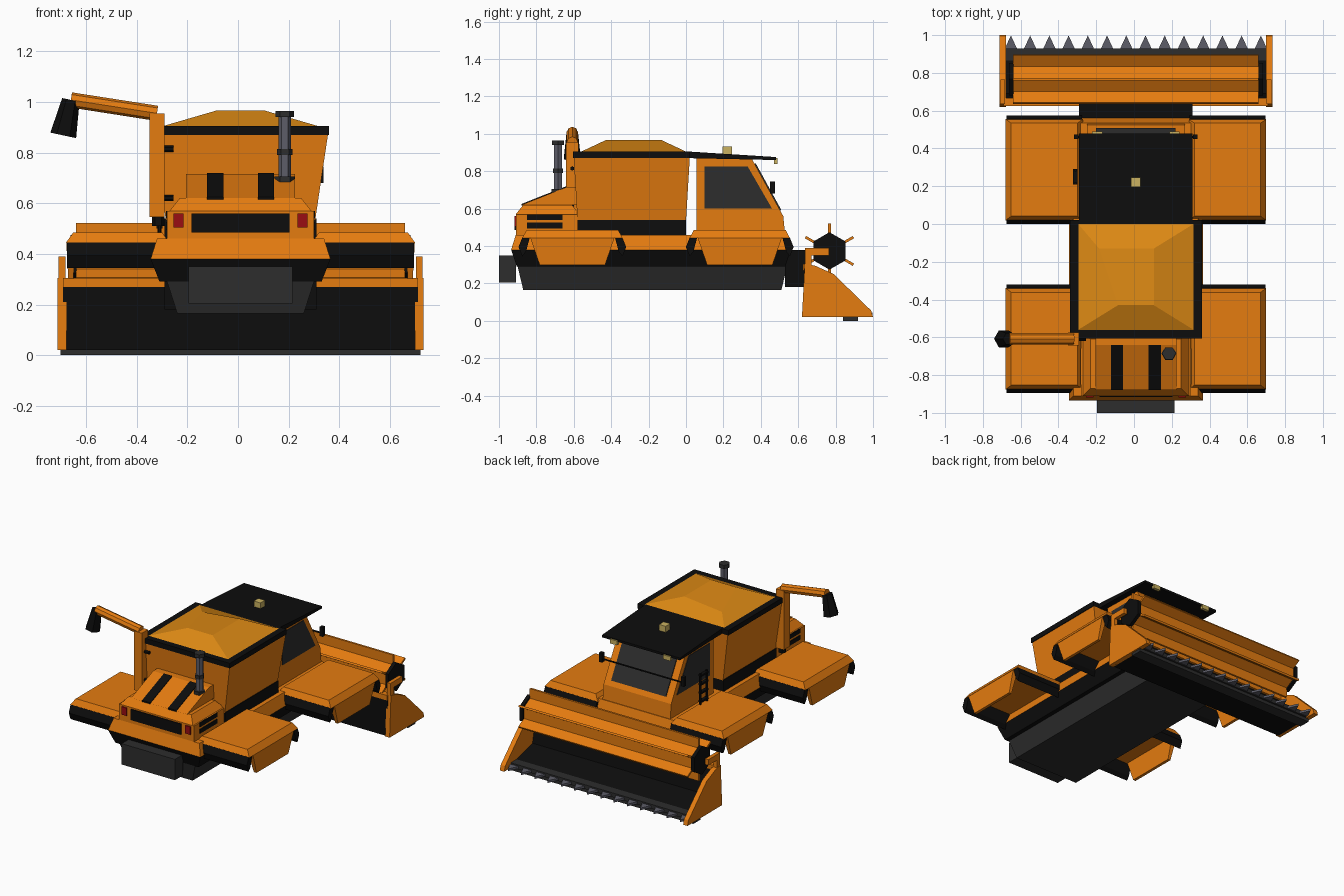
import bpy, bmesh
from mathutils import Vector
from math import sin, cos, radians

if "Cube" in bpy.data.objects:
    bpy.data.objects.remove(bpy.data.objects["Cube"])

# Shared levels and lines of the body
CENTRE = .01
SKIRT, BELT, DECK, HOOD, RIM, ROOF = .29, .38, .46, .57, .87, .905
TAIL, ENGINE_FRONT = -.91, -.57
SIDES = (-1, 1)


def material(name, *colour):
    m = bpy.data.materials.new(name)
    m.use_nodes = True
    m.diffuse_color = (*colour, 1)
    m.node_tree.nodes["Principled BSDF"].inputs["Base Color"].default_value = (*colour, 1)
    return m


ORANGE = material("orange paint", .78, .2, .005)
GRAIN = material("golden grain", .72, .25, .007)
BLACK = material("black", .004, .004, .004)
GREY = material("dark grey", .026, .026, .026)
STEEL = material("steel", .11, .11, .14)
LAMP = material("lamp yellow", .6, .45, .12)
RED = material("red lamp", .32, .004, .006)


def loft(name, mat, lower, upper):
    """Closed solid between two matching loops of points."""
    bm = bmesh.new()
    a = [bm.verts.new(p) for p in lower]
    b = [bm.verts.new(p) for p in upper]
    bm.faces.new(a)
    bm.faces.new(b)
    for i in range(len(a)):
        bm.faces.new((a[i - 1], a[i], b[i], b[i - 1]))
    bmesh.ops.recalc_face_normals(bm, faces=bm.faces)
    mesh = bpy.data.meshes.new(name)
    bm.to_mesh(mesh)
    bm.free()
    mesh.materials.append(mat)
    ob = bpy.data.objects.new(name, mesh)
    bpy.context.collection.objects.link(ob)
    return ob


def block(name, mat, half, back, front, bottom, top, x=CENTRE, flare=0, flare_y=None):
    """Box of a given half width; its top grows by the flare."""
    def ring(z, dx, dy):
        left, right, y0, y1 = x - half - dx, x + half + dx, back - dy, front + dy
        return [(left, y0, z), (right, y0, z), (right, y1, z), (left, y1, z)]
    flare_y = flare if flare_y is None else flare_y
    return loft(name, mat, ring(bottom, 0, 0), ring(top, flare, flare_y))


def profile(name, mat, half, points, x=CENTRE):
    """Side outline of (y, z) points, extruded across the body."""
    return loft(name, mat, [(x - half, *p) for p in points], [(x + half, *p) for p in points])


def rod(name, mat, start, end, radius, end_radius=None, sides=6):
    start, end = Vector(start), Vector(end)
    turn = Vector((0, 0, 1)).rotation_difference(end - start)
    angles = [radians(360 * i / sides) for i in range(sides)]
    ring = [turn @ Vector((cos(a), sin(a), 0)) for a in angles]
    end_radius = end_radius or radius
    return loft(name, mat, [start + v * radius for v in ring], [end + v * end_radius for v in ring])


# Underbody, skirt and belt
block("underbody", GREY, .25, -.87, .51, .165, SKIRT, flare=.04, flare_y=.03)
block("skirt", BLACK, .32, -.905, .53, SKIRT, BELT, flare=.035, flare_y=.03)
block("belt", ORANGE, .355, -.935, .56, BELT, DECK, flare=-.025)
block("rear_box", GREY, .205, -1, TAIL, .205, .35)

# Engine bay and sloping hood
block("engine_base", ORANGE, .29, TAIL, ENGINE_FRONT, DECK, HOOD)
block("engine_shoulder", ORANGE, .28, TAIL, ENGINE_FRONT, HOOD, .62, flare=-.04)
hood_line = Vector((-.88, .62)), Vector((-.64, .715))
profile("hood", ORANGE, .215, [*hood_line, (ENGINE_FRONT, .715), (ENGINE_FRONT, .62)])
block("rear_grille", BLACK, .193, TAIL - .007, TAIL, .485, HOOD - .01)
lift = Vector((0, .005))
for s in SIDES:
    profile("hood_vent", BLACK, .032, [p + lift * k for p, k in zip(hood_line + hood_line[::-1], (-1, -1, 1, 1))],
            x=CENTRE + s * .1)
    block("tail_lamp", RED, .02, TAIL - .008, TAIL, .505, HOOD - .01, x=CENTRE + s * .245)
    for z in (.495, .54):
        block("side_grille", BLACK, .004, -.85, -.66, z, z + .03, x=CENTRE + s * .29)

# Grain tank with an uneven heap
block("tank_base", BLACK, .3, -.58, 0, DECK, .54)
block("tank", ORANGE, .295, -.58, 0, .535, RIM, flare=.05, flare_y=.02)
block("tank_rim", BLACK, .35, -.605, .02, RIM, ROOF)
heap = block("grain_heap", GRAIN, .305, -.56, 0, ROOF, .966, flare=-.21, flare_y=-.13)
heap.data.vertices[-1].co += Vector((-.1, 0, -.03))

# Cab
screen_top, screen_foot = Vector((.35, RIM)), Vector((.52, .56))
profile("cab", ORANGE, .26, [(.055, DECK), (.055, RIM), screen_top, screen_foot, (.53, DECK)])
glass = [screen_top.lerp(screen_foot, t) for t in (.1, .9)]
out = Vector((.006, .003))
profile("windscreen", GREY, .21, [*glass, glass[1] + out, glass[0] + out])
profile("cab_roof", BLACK, .3, [(.02, RIM), (.02, ROOF), (.48, .876), (.48, .86)])
block("beacon", LAMP, .025, .195, .245, .89, .933)
for s in SIDES:
    profile("side_window", GREY, .004, [(.1, .6), (.1, .825), (.33, .825), (.46, .6)], x=CENTRE + s * .26)
    block("work_lamp", LAMP, .027, .47, .49, .84, RIM, x=CENTRE + s * .205)
    mirror = CENTRE + s * .315
    block("mirror", BLACK, .012, .45, .475, .68, .745, x=mirror)
    rod("mirror_arm", BLACK, (CENTRE, .46, .7), (mirror, .46, .7), .006)

# Steps and rails beside the cab door
for y in (.215, .285):
    rod("step_rail", BLACK, (-.31, y, DECK), (-.31, y, .7), .008)
for i in range(4):
    z = .5 + i * .06
    block("step", BLACK, .012, .21, .29, z, z + .012, x=-.31)

# Four track guards, each with end flaps and a hanging side panel
flap = [(-.04, .445), (0, .445), (.02, .395), (0, .345), (-.02, .37)]
for s in SIDES:
    for y in (.2875, -.6075):
        middle, long = CENTRE + s * .485, .268
        block("guard_top", ORANGE, .205, y - long, y + long, .443, .485, x=middle, flare=-.03, flare_y=-.022)
        block("guard_side", ORANGE, .01, y - .175, y + .175, .3, .444, x=CENTRE + s * .67,
              flare=.008, flare_y=.05)
        for e in SIDES:
            profile("guard_flap", BLACK, .2, [(y + e * (long + dy), z) for dy, z in flap], x=middle)

# Unloading spout
SPOUT_Y, ELBOW, MOUTH = -.608, (-.32, .955), (-.66, 1.008)


def spout_point(x, z):
    return (x, SPOUT_Y, z)


block("spout_riser", ORANGE, .03, SPOUT_Y - .034, SPOUT_Y + .034, .545, .955, x=ELBOW[0])
rod("spout_arm", ORANGE, spout_point(*ELBOW), spout_point(*MOUTH), .03, sides=8)
rod("spout_nozzle", BLACK, spout_point(*MOUTH), spout_point(-.69, .868), .035, .052)
rod("spout_foot", BLACK, spout_point(-.315, .51), spout_point(-.315, .56), .025)
for z in (.62, .815):
    rod("spout_bracket", BLACK, spout_point(-.3, z), spout_point(-.255, z), .012)

# Exhaust stack
for name, mat, z, height, radius in (("pipe", STEEL, .69, .26, .025), ("foot", GREY, .675, .03, .04),
                                     ("band", GREY, .79, .025, .031), ("cap", GREY, .94, .025, .037)):
    rod("exhaust_" + name, mat, (.185, -.685, z), (.185, -.685, z + height), radius)

# Feeder house and header trough
block("feeder_house", BLACK, .3, .53, .64, .18, BELT)
profile("header_trough", BLACK, .7, [(.63, .02), (.63, .28), (.65, .28), (.69, .1), (.9, .045), (.92, .02)])
block("header_beam", ORANGE, .7, .625, .668, .27, .305)
block("cutter_bar", GREY, .7, .865, .928, .025, .055)
block("skid", GREY, .71, .84, .92, 0, .022)
plate = [(.62, .02), (.635, .305), (.69, .295), (.79, .25), (.99, .055), (1, .02)]
for s in SIDES:
    x = CENTRE + s * .705
    profile("header_end_plate", ORANGE, .017, plate, x=x)
    block("reel_post", ORANGE, .013, .635, .672, .29, .39, x=x)
    block("reel_arm", ORANGE, .013, .635, .765, .35, .39, x=x)

# Row of pointed cutter teeth
TEETH, PITCH = 14, .1018
for i in range(TEETH):
    x = CENTRE + (i - (TEETH - 1) / 2) * PITCH
    outline = [(x - PITCH / 3, .925), (x + PITCH / 3, .925), (x, .998)]
    loft("cutter_tooth", STEEL, [(*p, .03) for p in outline], [(*p, .045) for p in outline])

# Six-paddle reel
AXLE = Vector((.767, .374))


def spoke(radius, angle, side=0):
    a = radians(angle)
    return AXLE + Vector((cos(a), sin(a))) * radius + Vector((-sin(a), cos(a))) * side


angles = range(30, 390, 60)
profile("reel_drum", ORANGE, .65, [spoke(.085, a) for a in angles])
for s in SIDES:
    profile("reel_end", BLACK, .012, [spoke(.1, a) for a in angles], x=CENTRE + s * .66)
for a in angles:
    corners = ((.07, -1), (.148, -1), (.148, 1), (.07, 1))
    profile("reel_paddle", ORANGE, .65, [spoke(r, a, side * .007) for r, side in corners])
